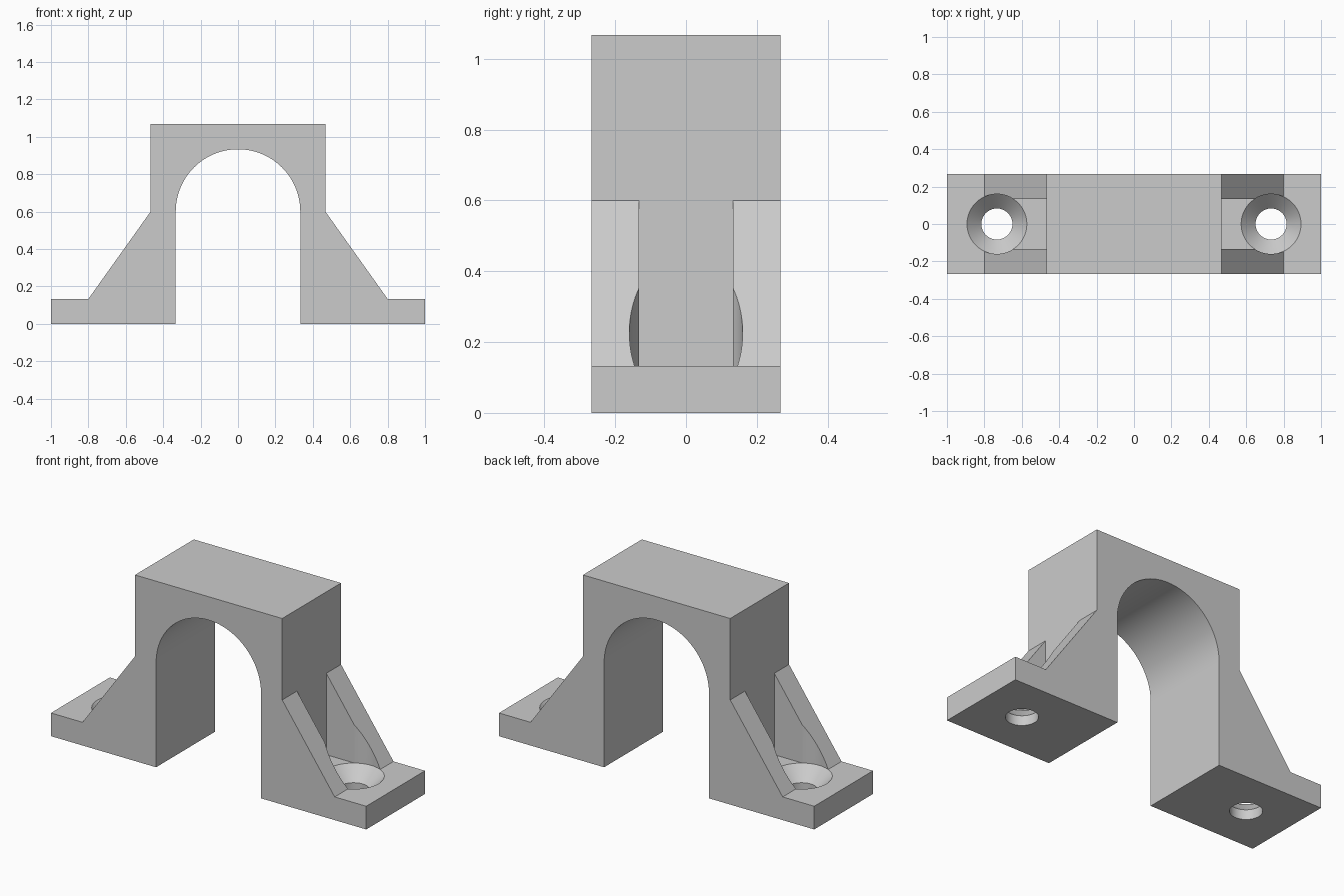
import bpy, bmesh
from math import pi, cos, sin, radians
from mathutils import Matrix

cube = bpy.data.objects.get("Cube")
if cube:
    bpy.data.objects.remove(cube, do_unlink=True)

DEPTH = 0.533        # full depth along y
BODY = 0.467         # half width of the arch block
TOP = 1.067
ARCH = 0.333         # arch radius
SPRING = 0.6         # height where arch and gussets start
FOOT = 0.133         # foot thickness
HOLE_X = 0.733
SEGMENTS = 96

grey = bpy.data.materials.new("grey plastic")
grey.use_nodes = True
colour = (0.6, 0.6, 0.6, 1)
grey.diffuse_color = colour
grey.node_tree.nodes["Principled BSDF"].inputs["Base Color"].default_value = colour


def finish(bm, name):
    bmesh.ops.recalc_face_normals(bm, faces=bm.faces)
    mesh = bpy.data.meshes.new(name)
    bm.to_mesh(mesh)
    bm.free()
    mesh.materials.append(grey)
    obj = bpy.data.objects.new(name, mesh)
    bpy.context.collection.objects.link(obj)
    return obj


def extruded_outline(name, outline, depth):
    """Extrude an x-z outline along y, centred on y = 0."""
    bm = bmesh.new()
    face = bm.faces.new([bm.verts.new((x, -depth / 2, z)) for x, z in outline])
    new = bmesh.ops.extrude_face_region(bm, geom=[face])["geom"]
    verts = [v for v in new if isinstance(v, bmesh.types.BMVert)]
    bmesh.ops.translate(bm, verts=verts, vec=(0, depth, 0))
    return finish(bm, name)


def turned(name, profile, x):
    """Turn a radius-height profile around a vertical axis at x."""
    bm = bmesh.new()
    rings = []
    for radius, z in profile:
        place = Matrix.Translation((x, 0, z))
        rings.append(bmesh.ops.create_circle(
            bm, segments=SEGMENTS, radius=radius, matrix=place)["verts"])
    for low, high in zip(rings, rings[1:]):
        for i in range(SEGMENTS):
            j = (i + 1) % SEGMENTS
            bm.faces.new((low[i], low[j], high[j], high[i]))
    bm.faces.new(rings[0])
    bm.faces.new(rings[-1])
    return finish(bm, name)


def cut(target, cutter):
    mod = target.modifiers.new("cut", "BOOLEAN")
    mod.operation, mod.solver, mod.object = "DIFFERENCE", "EXACT", cutter
    with bpy.context.temp_override(object=target, active_object=target):
        bpy.ops.object.modifier_apply(modifier=mod.name)
    bpy.data.objects.remove(cutter, do_unlink=True)


# Arch block, sloped sides and feet as one outline
arch = [(ARCH * cos(pi * i / 48), SPRING + ARCH * sin(pi * i / 48)) for i in range(49)]
side = [(ARCH, 0), (1, 0), (1, FOOT), (0.8, FOOT), (BODY, SPRING), (BODY, TOP)]
mirrored = [(-x, z) for x, z in reversed(side)]
bracket = extruded_outline("bracket", side + mirrored + arch[::-1], DEPTH)

# Pocket between the gussets, then a countersunk screw hole on each foot
for s in (1, -1):
    pocket = [(s * x, z) for x, z in
              [(BODY, FOOT), (1.2, FOOT), (1.2, 0.8), (BODY, 0.8)]]
    cut(bracket, extruded_outline("pocket_cutter", pocket, DEPTH / 2))
    hole = [(0.083, -0.1), (0.083, 0.056), (0.16, FOOT), (0.16, 0.9)]
    cut(bracket, turned("hole_cutter", hole, s * HOLE_X))

# Smooth the round surfaces, keep the edges sharp
bpy.ops.object.select_all(action="DESELECT")
bracket.select_set(True)
bpy.context.view_layer.objects.active = bracket
bpy.ops.object.shade_smooth_by_angle(angle=radians(30))
